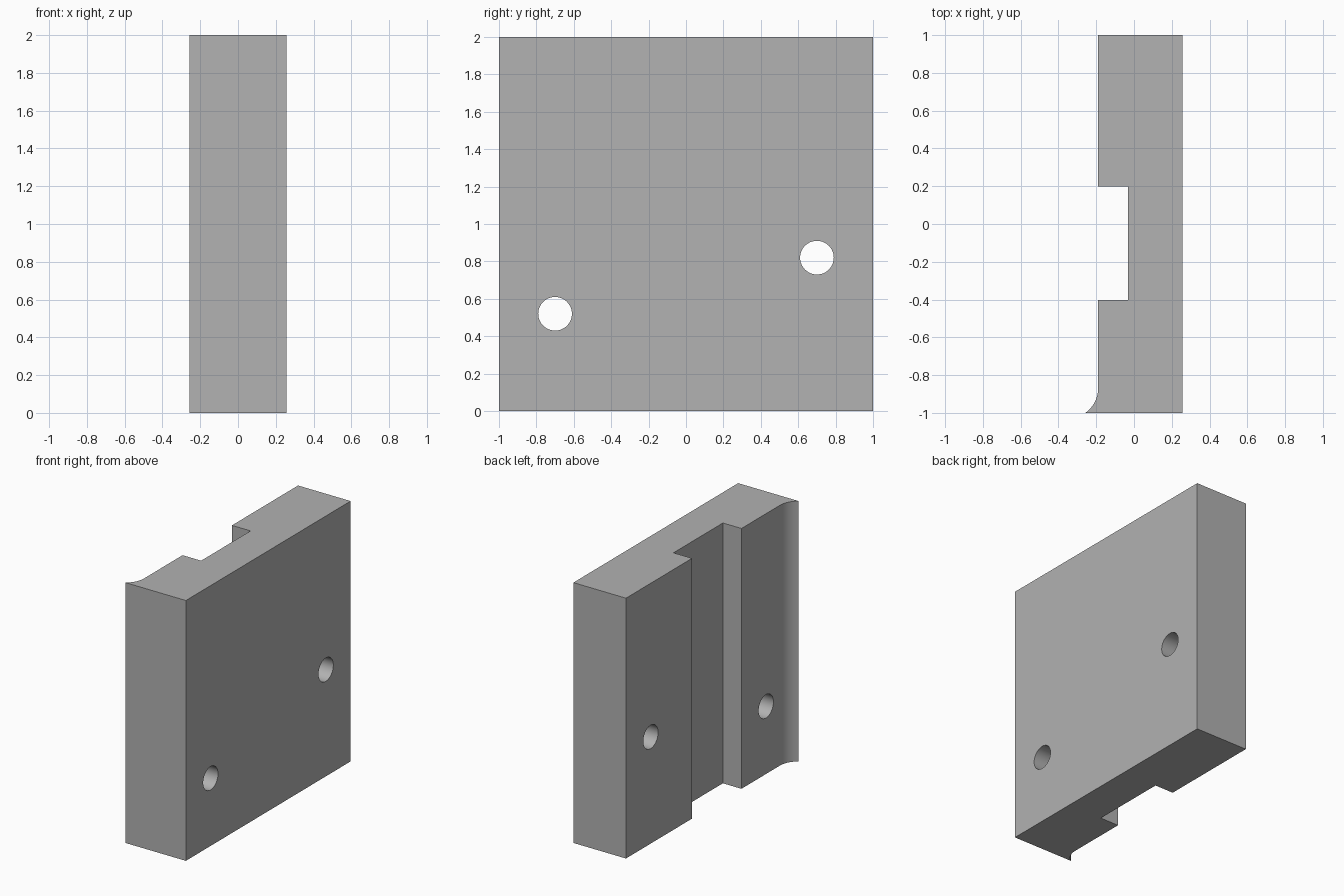
import bpy, bmesh
from math import sin, cos, asin, radians, pi
from mathutils import Matrix

cube = bpy.data.objects.get("Cube")
if cube:
    bpy.data.objects.remove(cube, do_unlink=True)

HALF_X, WALL_X, FLOOR_X = 0.257, -0.19, -0.032
GROOVE_FRONT, GROOVE_BACK = -0.402, 0.198
FILLET_R, FILLET_Y = 0.158, -0.87
HEIGHT = 2.0
HOLE_R = 0.09
HOLES = [(-0.7, 0.52), (0.7, 0.82)]

grey = bpy.data.materials.new("plain grey")
grey.use_nodes = True
colour = (0.445, 0.445, 0.445, 1)
grey.diffuse_color = colour
grey.node_tree.nodes["Principled BSDF"].inputs["Base Color"].default_value = colour


def add_object(name, bm):
    bmesh.ops.recalc_face_normals(bm, faces=bm.faces)
    mesh = bpy.data.meshes.new(name)
    bm.to_mesh(mesh)
    bm.free()
    mesh.materials.append(grey)
    obj = bpy.data.objects.new(name, mesh)
    bpy.context.collection.objects.link(obj)
    return obj


# Plan outline: block with a groove and a concave flare at the front corner
outline = [(HALF_X, -1), (HALF_X, 1), (WALL_X, 1),
           (WALL_X, GROOVE_BACK), (FLOOR_X, GROOVE_BACK),
           (FLOOR_X, GROOVE_FRONT), (WALL_X, GROOVE_FRONT)]
sweep = asin((1 + FILLET_Y) / FILLET_R)
steps = 12
for i in range(steps):
    a = sweep * i / steps
    outline.append((WALL_X - FILLET_R * (1 - cos(a)), FILLET_Y - FILLET_R * sin(a)))
outline.append((-HALF_X, -1))

bm = bmesh.new()
base = bm.faces.new([bm.verts.new((x, y, 0)) for x, y in outline])
top = bmesh.ops.extrude_face_region(bm, geom=[base])["geom"]
bmesh.ops.translate(bm, vec=(0, 0, HEIGHT),
                    verts=[v for v in top if isinstance(v, bmesh.types.BMVert)])
block = add_object("grooved_block", bm)

# Cutter for the two through holes
bm = bmesh.new()
for y, z in HOLES:
    bmesh.ops.create_cone(bm, cap_ends=True, segments=48, radius1=HOLE_R,
                          radius2=HOLE_R, depth=1,
                          matrix=Matrix.Translation((0, y, z)) @ Matrix.Rotation(pi / 2, 4, 'Y'))
cutter = add_object("hole_cutter", bm)

cut = block.modifiers.new("holes", 'BOOLEAN')
cut.operation = 'DIFFERENCE'
cut.solver = 'EXACT'
cut.object = cutter

# Apply the cut, then smooth the holes and flare
bpy.ops.object.select_all(action='DESELECT')
block.select_set(True)
bpy.context.view_layer.objects.active = block
bpy.ops.object.modifier_apply(modifier=cut.name)
bpy.data.objects.remove(cutter, do_unlink=True)
bpy.ops.object.shade_smooth_by_angle(angle=radians(30))
